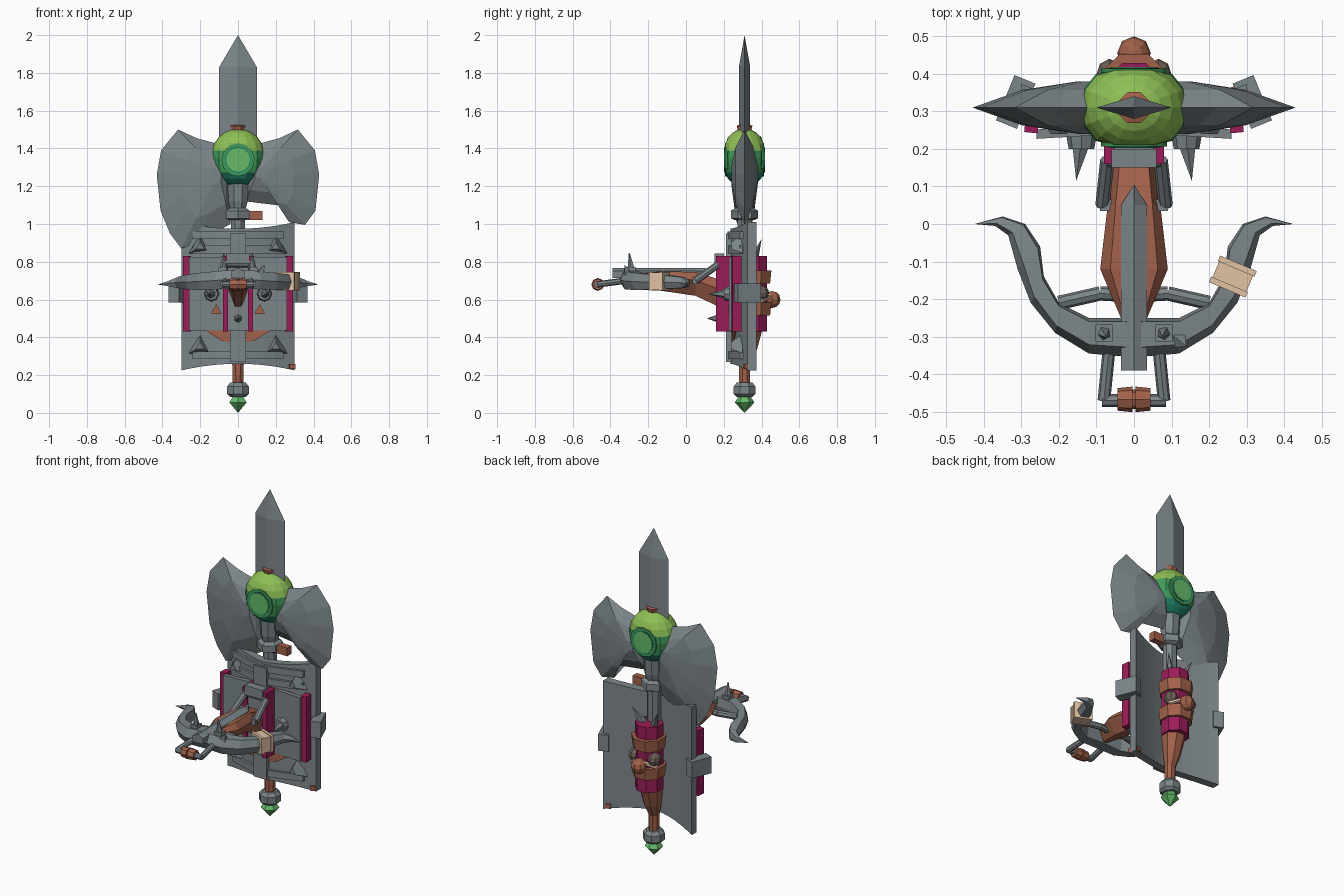
import bpy, bmesh, math
from mathutils import Vector, Matrix

if "Cube" in bpy.data.objects:
    bpy.data.objects.remove(bpy.data.objects["Cube"], do_unlink=True)


def material(name, *rgb):
    mat = bpy.data.materials.new(name)
    mat.use_nodes = True
    mat.diffuse_color = (*rgb, 1)
    mat.node_tree.nodes["Principled BSDF"].inputs["Base Color"].default_value = (*rgb, 1)
    return mat


steel = material("steel grey", .2, .235, .25)
brown = material("leather brown", .36, .12, .07)
magenta = material("magenta cloth", .33, .012, .1)
tan = material("tan binding", .76, .54, .36)
taupe = material("taupe stone", .15, .115, .09)
lime = material("lime green", .27, .52, .09)
bright = material("bright green", .13, .49, .14)
green = material("mid green", .05, .32, .1)
teal = material("teal green", .015, .22, .14)

AXIS = .31  # depth of the shaft
SIDES = ((-1, "right"), (1, "left"))


def finish(bm, name, *mats):
    bmesh.ops.remove_doubles(bm, verts=bm.verts, dist=1e-5)
    bmesh.ops.recalc_face_normals(bm, faces=bm.faces)
    mesh = bpy.data.meshes.new(name)
    bm.to_mesh(mesh)
    bm.free()
    obj = bpy.data.objects.new(name, mesh)
    for mat in mats:
        mesh.materials.append(mat)
    bpy.context.collection.objects.link(obj)
    return obj


def loft(name, rings, mat):
    """Skin a run of closed rings and cap both ends."""
    bm = bmesh.new()
    rows = [[bm.verts.new(p) for p in ring] for ring in rings]
    n = len(rows[0])
    for a, b in zip(rows, rows[1:]):
        for i in range(n):
            j = (i + 1) % n
            bm.faces.new((a[i], a[j], b[j], b[i]))
    bm.faces.new(rows[0])
    bm.faces.new(rows[-1])
    return finish(bm, name, mat)


def box(name, centre, size, mat, turn=0):
    bm = bmesh.new()
    m = Matrix.Translation(centre) @ Matrix.Rotation(turn, 4, "Z") @ Matrix.Diagonal((*size, 1))
    bmesh.ops.create_cube(bm, size=1, matrix=m)
    return finish(bm, name, mat)


def rod(name, start, end, r, mat, r_end=None, sides=8):
    a, b = Vector(start), Vector(end)
    bm = bmesh.new()
    m = Matrix.Translation((a + b) / 2) @ (b - a).to_track_quat("Z", "Y").to_matrix().to_4x4()
    bmesh.ops.create_cone(bm, cap_ends=True, segments=sides, radius1=r,
                          radius2=r if r_end is None else r_end, depth=(b - a).length, matrix=m)
    return finish(bm, name, mat)


def ball(name, centre, size, mats, u=8, v=6):
    bm = bmesh.new()
    m = Matrix.Translation(centre) @ Matrix.Diagonal((*size, 1))
    bmesh.ops.create_uvsphere(bm, u_segments=u, v_segments=v, radius=1, matrix=m)
    return finish(bm, name, *mats)


def turned(name, profile, mat, sides=8):
    """Round part on the shaft; profile rows are z, radius, depth offset."""
    rings = []
    for z, r, off in profile:
        angles = [2 * math.pi * (i + .5) / sides for i in range(sides)]
        rings.append([(r * math.cos(t), AXIS + off + r * math.sin(t), z) for t in angles])
    return loft(name, rings, mat)


# Spear blade and collar
loft("spear_blade", [[(w, AXIS, z), (0, AXIS + d, z), (-w, AXIS, z), (0, AXIS - d, z)]
                     for z, w, d in ((1.42, .1, .03), (1.83, .1, .03), (2, 0, 0))], steel)
turned("blade_collar", [(1.46, .03, 0), (1.52, .045, 0), (1.525, .03, 0)], brown)

# Head orb, flattened front and back, coloured in bands by height
orb = ball("head_orb", (0, AXIS, 1.35), (.145, .125, .155), (lime, green, teal), 16, 12)
for vert in orb.data.vertices:
    vert.co.y = min(max(vert.co.y, AXIS - .1), AXIS + .1)
for face in orb.data.polygons:
    face.material_index = 0 if face.center.z > 1.39 else 1 if face.center.z > 1.29 else 2
for d, side in ((-1, "front"), (1, "back")):
    y = AXIS + d * .08
    for name, r, depth, mat in (("ring", .088, .024, green), ("groove", .07, .026, teal),
                                ("disc", .064, .028, bright)):
        rod(f"{side}_eye_{name}", (0, y, 1.34), (0, y + d * depth, 1.34), r, mat, sides=12)

# Axe blades: sharp rim swelling towards a thick root
upper = [(.04, 1.4), (.13, 1.43), (.22, 1.455), (.317, 1.5), (.407, 1.39), (.43, 1.26), (.41, 1.07)]
lower = {1: [(.354, .995), (.27, 1.01), (.285, 1.09), (.04, 1.12)],
         -1: [(.36, .95), (.3, .87), (.2, .91), (.04, 1.0)]}
for s, side in SIDES:
    rim = upper + lower[s]
    rings = []
    for depth, mix in ((-.07, .85), (-.047, .4), (0, 0), (.047, .4), (.07, .85)):
        rings.append([(s * (x + (.1 - x) * mix), AXIS + depth, z + (1.27 - z) * mix) for x, z in rim])
    loft(side + "_axe_blade", rings, steel)

# Shaft, neck, pommel and gem
turned("neck", [(.8, .04, 0), (1.03, .04, 0), (1.08, .045, 0), (1.12, .055, 0), (1.23, .06, 0)], steel)
turned("neck_nut", [(1.02, .05, 0), (1.03, .072, 0), (1.07, .072, 0), (1.085, .05, 0)], steel, 6)
turned("lower_grip", [(.14, .03, 0), (.25, .032, 0), (.32, .05, .015), (.44, .07, .03)], brown)
turned("pommel", [(.085, .045, 0), (.1, .062, 0), (.14, .062, 0), (.16, .045, 0)], steel)
turned("pommel_gem", [(0, 0, 0), (.055, .052, 0), (.09, .03, 0)], bright, 6)
box("neck_peg", (.09, AXIS, 1.045), (.08, .04, .05), brown)

# Wrapped rear grip
turned("grip_wrap", [(.43, .08, .045), (.83, .08, .045)], magenta, 8)
for z, name in ((.72, "upper"), (.55, "lower")):
    turned(name + "_grip_band", [(z - .035, .092, .05), (z + .035, .1, .05)], brown)
ball("grip_knob", (0, .455, .6), (.045, .045, .045), (brown,))
for s, side in SIDES:
    ball(side + "_grip_stone", (s * .065, .395, .635), (.036, .045, .04), (taupe,))
    rod(side + "_grip_binding", (0, .46, .63), (s * .085, .4, .592), .012, tan, sides=6)
    rod(side + "_grip_spike", (s * .04, .36, .82), (s * .085, .4, .92), .025, steel, 0, 5)


# Curved shield and its raised bars
def curved_strip(name, half, low, high, front, thick, mat, rise=0):
    rings = []
    for i in range(-6, 7):
        k = i / 6
        x = half * k
        y = front + .09 * abs(x / .3) ** 1.4
        bow = rise * (1 - k * k)
        rings.append([(x, y, low + bow), (x, y + thick, low + bow),
                      (x, y + thick, high - bow), (x, y, high - bow)])
    return loft(name, rings, mat)


curved_strip("shield", .3, .225, 1.01, .235, .048, steel, .035)
for name, low, high in (("top", .92, .96), ("upper", .845, .885), ("bottom", .285, .325)):
    curved_strip(name + "_shield_bar", .24, low, high, .22, .03, steel)
box("rim_patch", (.28, .338, .246), (.032, .062, .028), brown, .3)
rod("shield_disc", (0, .24, .605), (0, .265, .605), .24, brown, sides=16)
box("centre_strap", (0, .23, .61), (.085, .035, .68), steel)
box("centre_panel", (0, .205, .63), (.11, .07, .39), steel)
box("strap_buckle", (0, .175, .82), (.12, .05, .05), steel)
rod("centre_spike", (0, .18, .5), (0, .11, .5), .025, steel, 0, 6)
for s, side in SIDES:
    box(side + "_plate", (s * .165, .245, .63), (.19, .025, .39), steel, s * -.06)
    box(side + "_inner_cloth", (s * .066, .2, .63), (.028, .08, .4), magenta)
    box(side + "_outer_cloth", (s * .272, .268, .63), (.036, .05, .4), magenta, s * .1)
    box(side + "_edge_clamp", (s * .315, .325, .635), (.06, .13, .1), steel, s * .39)
    rod(side + "_stud", (s * .14, .245, .63), (s * .14, .2, .63), .042, steel, .034, 8)
    rod(side + "_stud_spike", (s * .142, .21, .63), (s * .154, .115, .63), .026, steel, 0, 6)
    rod(side + "_plate_patch", (s * .115, .24, .54), (s * .115, .226, .54), .035, brown, sides=3)
    for z, name in ((.35, "lower"), (.88, "upper")):
        rod(f"{side}_{name}_gusset", (s * .2, .3, z), (s * .2, .24, z), .07, steel, .025, 3)

# Crossbow stock and pointed rail
loft("bow_stock", [[(w, y, (lo + hi) / 2 + .02), (w * .7, y, hi), (-w * .7, y, hi),
                    (-w, y, (lo + hi) / 2 + .02), (-w * .3, y, lo), (w * .3, y, lo)]
                   for y, w, lo, hi in ((.2, .05, .55, .7), (.05, .07, .62, .745),
                                        (-.12, .09, .645, .75), (-.25, .035, .66, .74))], brown)
loft("bow_rail", [[(w, y, .715), (w, y, .75), (0, y, .768), (-w, y, .75), (-w, y, .715)]
                  for y, w in ((-.39, .035), (.05, .035), (.105, 0))], steel)

# Bow limbs: inner x, y, outer x, y, half height
limb = [(0, -.25, 0, -.355, .05), (.12, -.25, .12, -.345, .048), (.2, -.21, .21, -.29, .045),
        (.24, -.14, .275, -.21, .04), (.25, -.06, .31, -.12, .035), (.29, 0, .335, -.03, .028),
        (.35, .02, .37, -.005, .015), (.425, 0, .425, 0, 0)]
for s, side in SIDES:
    rings = []
    for ix, iy, ox, oy, h in limb:
        z = .71 - .03 * ix / .42
        inner, outer = Vector((s * ix, iy, z)), Vector((s * ox, oy, z))
        up = Vector((0, 0, h))
        near, far = inner.lerp(outer, .1), inner.lerp(outer, .75)
        rings.append([inner, near + up, far + up, outer, far - up, near - up])
    loft(side + "_bow_limb", rings, steel)
    rod(side + "_limb_brace", (s * .2, -.21, .7), (s * .09, -.185, .7), .019, steel)
    rod(side + "_brace_inner", (s * .09, -.185, .7), (0, -.19, .7), .019, steel)
    box(side + "_limb_bolt", (s * .08, -.29, .755), (.045, .045, .035), steel)
    rod(side + "_limb_hook", (s * .08, -.29, .76), (s * .075, -.3, .845), .02, steel, .003, 5)
    # Stirrup and cocking loop
    rod(side + "_stirrup_arm", (s * .065, -.32, .7), (s * .08, -.47, .68), .017, steel)
    rod(side + "_stirrup_bar", (s * .085, -.47, .68), (0, -.47, .68), .017, steel)
    rod(side + "_stirrup_wrap", (s * .004, -.467, .68), (s * .044, -.467, .68), .034, brown, .03)
    rod(side + "_loop_arm", (s * .084, .05, .7), (s * .071, .17, .785), .019, steel)
    box(side + "_loop_foot", (s * .066, .05, .7), (.05, .03, .035), steel)
rod("wrap_core", (-.02, -.467, .68), (.02, -.467, .68), .026, brown)
rod("loop_bar", (-.07, .17, .79), (.07, .17, .79), .019, steel)
rod("limb_thorn", (.12, -.31, .74), (.14, -.325, .785), .025, steel, 0, 4)

# Cloth binding on the left limb
box("limb_binding", (.263, -.14, .697), (.098, .058, .092), tan, -.4)
for d in (-1, 1):
    box("limb_binding_edge", (.263 + d * .012, -.14 + d * .028, .697), (.106, .016, .1), tan, -.4)
